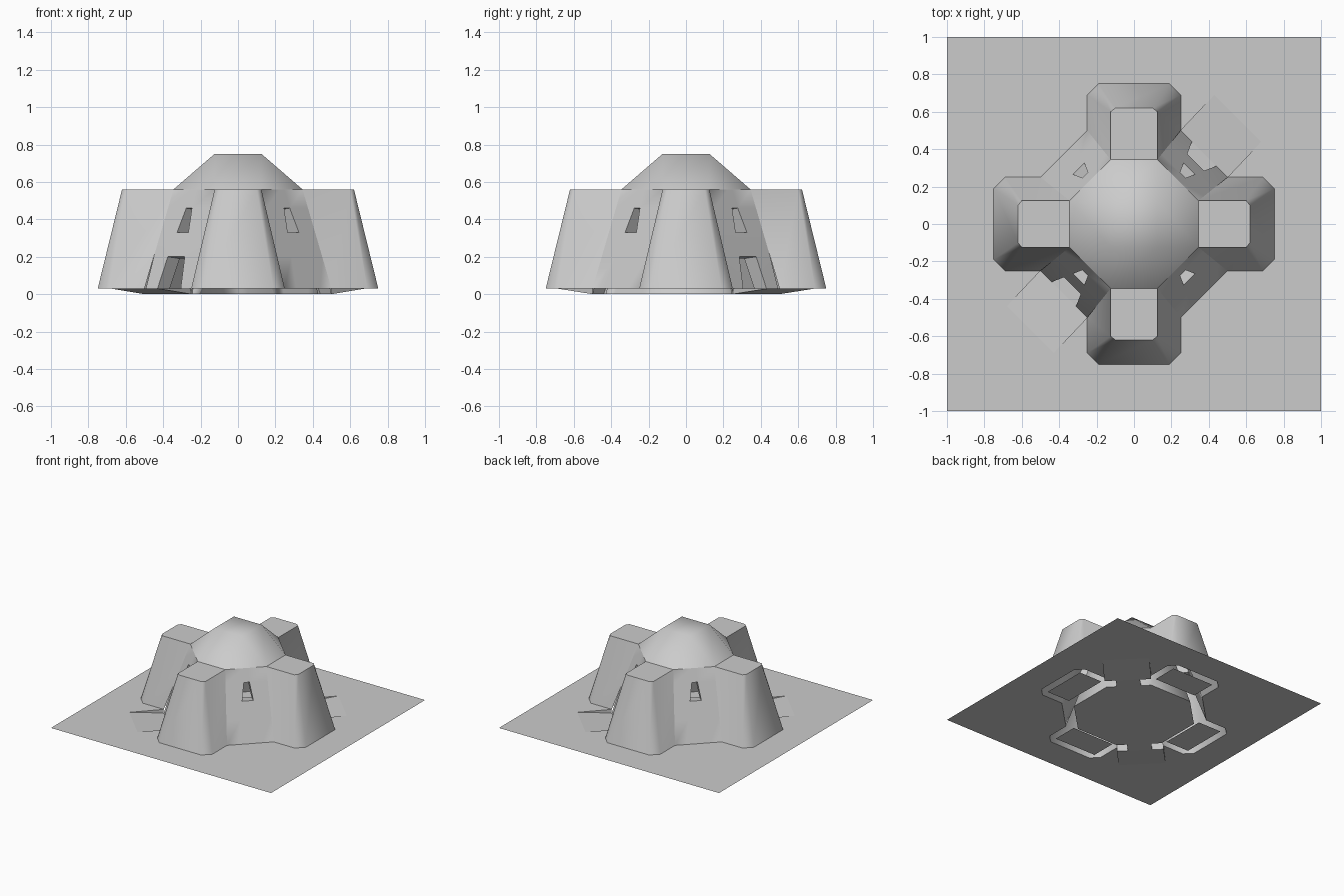
import bpy, bmesh, math
from mathutils import Matrix, Vector

if "Cube" in bpy.data.objects:
    bpy.data.objects.remove(bpy.data.objects["Cube"])

G, WT, DT = 0.03, 0.56, 0.75       # ground level, wall top, dome top
TURNS = range(4)                   # four-fold layout; turns 0 and 2 have doors


def build(name, faces, smooth=True, recalc=True):
    """Make one welded object from a list of point-list faces."""
    bm = bmesh.new()
    for f in faces:
        bm.faces.new([bm.verts.new(p) for p in f])
    bmesh.ops.remove_doubles(bm, verts=bm.verts, dist=1e-4)
    if recalc:
        bmesh.ops.recalc_face_normals(bm, faces=bm.faces)
    me = bpy.data.meshes.new(name)
    bm.to_mesh(me)
    bm.free()
    ob = bpy.data.objects.new(name, me)
    bpy.context.collection.objects.link(ob)
    bpy.ops.object.select_all(action='DESELECT')
    ob.select_set(True)
    bpy.context.view_layer.objects.active = ob
    if smooth:
        bpy.ops.object.shade_smooth_by_angle(angle=math.radians(50))
    return ob


def turn(faces, k):
    m = Matrix.Rotation(k * math.pi / 2, 3, 'Z')
    return [[m @ Vector(p) for p in f] for f in faces]


def around(fn):
    return [f for k in TURNS for f in turn(fn(k % 2 == 0), k)]


def at(pts, z):
    return [(x, y, z) for x, y in pts]


def strip(a, b):
    return [[a[i], a[i + 1], b[i + 1], b[i]] for i in range(len(a) - 1)]


# diagonal wall panels: a grid with window and optional door left open
OPEN_S = [0.065, 0.045, 0.03, 0.015, 0.011]


def panel_grid(zs, m0, m1, e0, e1, z0):
    rows = []
    for z, s in zip(zs, OPEN_S):
        t = max(0, (z - z0) / (zs[-1] - z0))
        m, e = m0 + (m1 - m0) * t, e0 + (e1 - e0) * t
        rows.append([(m + d, m - d, z) for d in (e, s, -s, -e)])
    return rows


def panel_faces(rows, door):
    out = []
    for i in range(4):
        for j in range(3):
            if j == 1 and (i == 2 or (i == 0 and door)):
                continue
            out.append([rows[i][j], rows[i][j + 1], rows[i + 1][j + 1], rows[i + 1][j]])
    return out


def outer_rows(door):
    return panel_grid([0 if door else G, 0.2, 0.33, 0.46, WT], 0.375, 0.235, 0.125, 0.11, G)


def inner_rows():
    return panel_grid([0, 0.19, 0.32, 0.45, 0.52], 0.31, 0.19, 0.12, 0.1, 0)


# tower outlines at foot and roof
FOOT = [(.5, -.25), (.69, -.25), (.75, -.19), (.75, .19), (.69, .25), (.5, .25)]
ROOF = [(.345, -.125), (.6, -.125), (.62, -.1), (.62, .1), (.6, .125), (.345, .125)]

# outer walls
build("outer_walls", around(lambda d: strip(at(FOOT, G), at(ROOF, WT))
                            + panel_faces(outer_rows(d), d)))

# tower roofs
build("tower_roofs", around(lambda d: [at(ROOF, WT)]), smooth=False, recalc=False)


# domes: octagonal base rising to a square cap
def dome(name, r, c, z0, z1):
    sides = around(lambda d: [[(r, -c, z0), (r, c, z0), (c, c, z1), (c, -c, z1)],
                              [(r, c, z0), (c, r, z0), (c, c, z1)]])
    cap = [at([(c, -c), (c, c), (-c, c), (-c, -c)], z1)]
    return build(name, sides + cap)


dome("dome", 0.345, 0.125, WT, DT)
dome("inner_ceiling", 0.29, 0.09, 0.52, 0.69)

# inner room walls
build("inner_walls", around(lambda d: [[(.43, -.19, 0), (.43, .19, 0), (.29, .09, .52), (.29, -.09, .52)]]
                            + panel_faces(inner_rows(), d)))


# door and window reveals
def reveals(door):
    a, b = outer_rows(door), inner_rows()
    out = []
    for i in ([0, 2] if door else [2]):
        loop = [(i, 1), (i + 1, 1), (i + 1, 2), (i, 2)]
        if i == 2:
            loop.append((2, 1))
        out += strip([a[r][c] for r, c in loop], [b[r][c] for r, c in loop])
    return out


build("opening_reveals", around(reveals), smooth=False)


# ground sheet with the fort footprint cut out and ramps notched in
def ground(door):
    ramp = [(.43, .69), (.68, .44)] if door else []
    if door:
        edge = [(.25, .5)] + ramp + [(.5, .25)]
    else:
        edge = [(.25, .5), (.5, .25)]
    if not door:
        edge = [(.25, .5), (.5, .25)]
    return [at([(.75, 0), (1, 0), (1, 1), (0, 1), (0, .75), (.19, .75), (.25, .69)]
               + edge + [(.69, .25), (.75, .19)], G)]


build("ground", around(ground), smooth=False, recalc=False)


# entrance ramps and thresholds
def ramps(door):
    if not door:
        return []
    a, b, c, d = (.5, .25), (.68, .44), (.43, .69), (.25, .5)
    return [[(*a, 0), (*b, G), (*c, G), (*d, 0)],
            [(*a, 0), (*a, G), (*b, G)],
            [(*d, 0), (*c, G), (*d, G)],
            at([(.375, .245), (.44, .31), (.31, .44), (.245, .375)], 0)]


build("entrance_ramps", around(ramps), smooth=False, recalc=False)

# inner floor
floor = []
for k in TURNS:
    floor += turn([at([(.43, -.19), (.43, .19)], 0)], k)[0]
build("inner_floor", [floor], smooth=False, recalc=False)

# floor plates inside the towers
build("tower_floors", around(lambda d: [at([(.48, -.19), (.69, -.19), (.69, .19), (.48, .19)], G)]),
      smooth=False, recalc=False)
